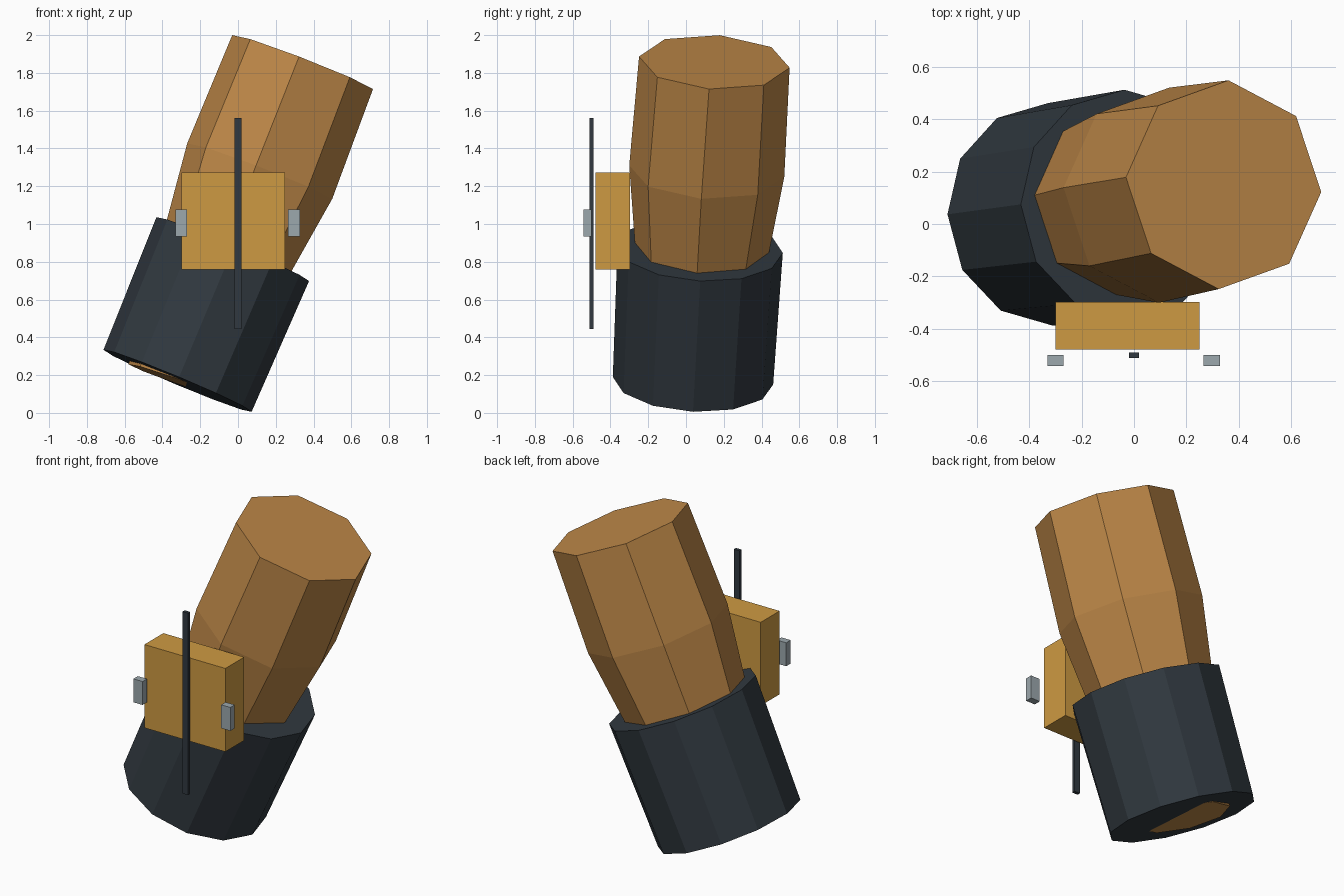
import bpy, bmesh, math
from mathutils import Vector

if "Cube" in bpy.data.objects:
    bpy.data.objects.remove(bpy.data.objects["Cube"])


def material(name, rgb):
    m = bpy.data.materials.new(name)
    lin = [((c / 255 + 0.055) / 1.055) ** 2.4 for c in rgb]
    m.diffuse_color = (*lin, 1)
    m.use_nodes = True
    m.node_tree.nodes["Principled BSDF"].inputs["Base Color"].default_value = m.diffuse_color
    return m


SKIN = material("warm_tan", (190, 136, 72))
GOLD = material("gold", (206, 154, 66))
DARK = material("dark_slate", (49, 57, 64))
GREY = material("light_grey", (156, 168, 173))


def add(name, bm, mat):
    bmesh.ops.recalc_face_normals(bm, faces=bm.faces)
    me = bpy.data.meshes.new(name)
    bm.to_mesh(me)
    bm.free()
    me.materials.append(mat)
    ob = bpy.data.objects.new(name, me)
    bpy.context.collection.objects.link(ob)


def loft(name, sides, rings, mat):
    """Capped tube through rings of (centre, radius, normal, side direction)."""
    bm = bmesh.new()
    loops = []
    for centre, radius, normal, side in rings:
        n = Vector(normal).normalized()
        u = Vector(side)
        u = (u - n * u.dot(n)).normalized()
        v = n.cross(u)
        angles = [2 * math.pi * i / sides for i in range(sides)]
        loops.append([bm.verts.new(Vector(centre) + radius * (math.cos(a) * u + math.sin(a) * v))
                      for a in angles])
    for a, b in zip(loops, loops[1:]):
        for i in range(sides):
            j = (i + 1) % sides
            bm.faces.new((a[i], a[j], b[j], b[i]))
    bm.faces.new(loops[0][::-1])
    bm.faces.new(loops[-1])
    add(name, bm, mat)


def box(name, lo, hi, mat):
    bm = bmesh.new()
    bmesh.ops.create_cube(bm, size=1)
    for v in bm.verts:
        v.co = [(l + h) / 2 + c * (h - l) for l, h, c in zip(lo, hi, v.co)]
    add(name, bm, mat)


# Leaning eight-sided arm, tapering down through the sleeve
AXIS = (0.359, 0.052, 0.928)
SIDE = (0.93, -0.07, -0.356)
loft("arm", 8, [
    ((-0.335, 0.04, 0.172), 0.26, (0.33, 0.05, 0.94), SIDE),
    ((0.115, 0.11, 1.28), 0.412, AXIS, SIDE),
    ((0.342, 0.15, 1.857), 0.40, AXIS, SIDE),
], SKIN)

# Twelve-sided sleeve around the lower arm
TILT = (0.385, 0.05, 0.92)
loft("sleeve", 12, [
    ((-0.32, 0.037, 0.17), 0.425, TILT, (0.92, 0, -0.39)),
    ((-0.028, 0.075, 0.867), 0.438, TILT, (0.92, 0, -0.39)),
], DARK)

# Upright block with a thin rod in front and a clip on each side
box("block", (-0.30, -0.48, 0.76), (0.25, -0.297, 1.272), GOLD)
box("rod", (-0.019, -0.512, 0.444), (0.019, -0.491, 1.562), DARK)
for name, x in (("left_clip", -0.30), ("right_clip", 0.297)):
    box(name, (x - 0.031, -0.543, 0.933), (x + 0.031, -0.50, 1.077), GREY)
